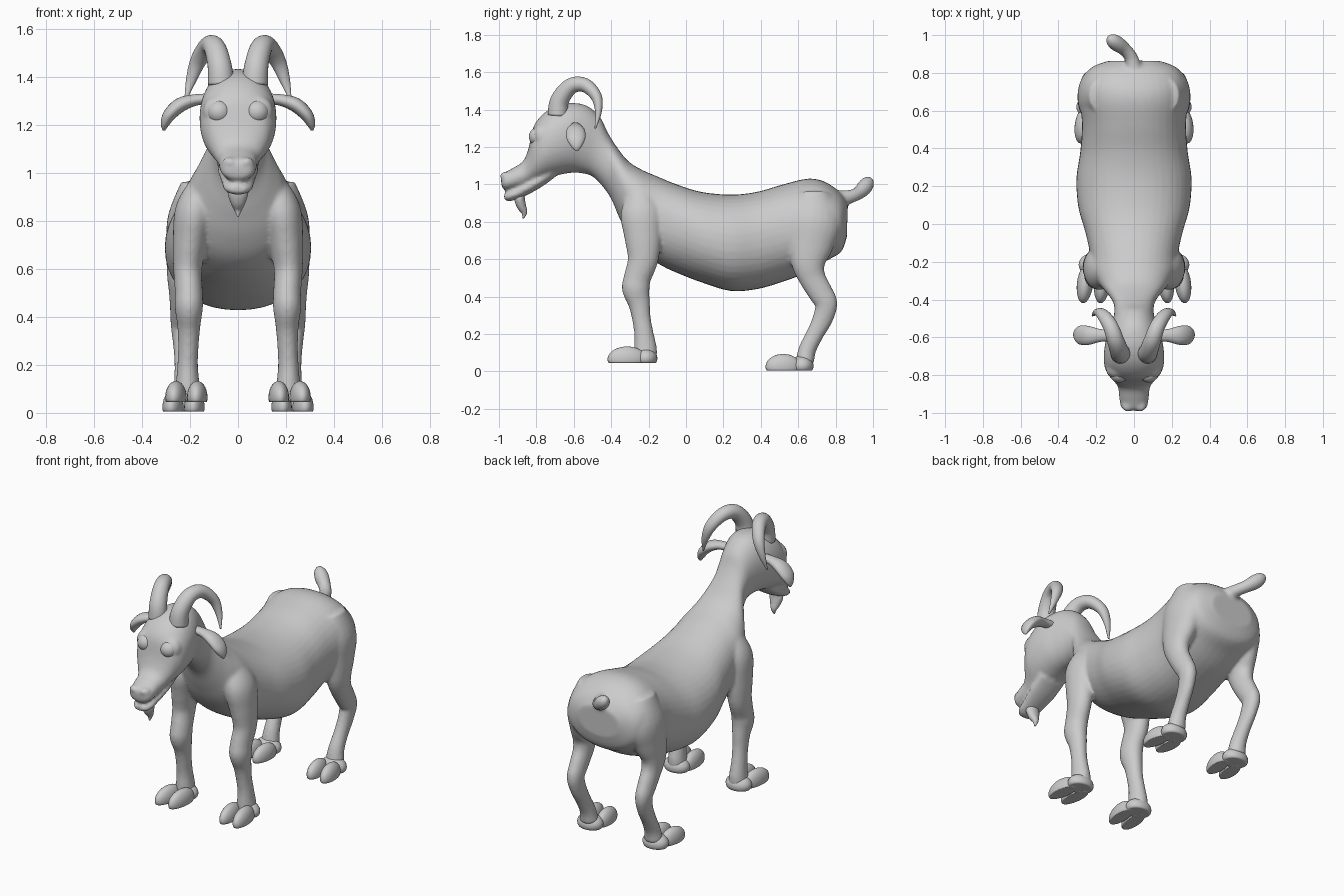
import bpy, bmesh, math
from mathutils import Vector, Matrix


def spline(rows, sub):
    # Catmull-Rom interpolation of equal-length number rows
    out = []
    for i in range(len(rows) - 1):
        p0, p1 = rows[max(i - 1, 0)], rows[i]
        p2, p3 = rows[i + 1], rows[min(i + 2, len(rows) - 1)]
        for k in range(sub):
            t = k / sub
            out.append([b + .5 * t * (c - a + t * (2*a - 5*b + 4*c - d + t * (3*(b - c) + d - a)))
                        for a, b, c, d in zip(p0, p1, p2, p3)])
    return out + [list(rows[-1])]


def loft(bm, rings, n=32, power=1.0):
    # rings: (centre, half-axis a, half-axis b)
    loops = []
    for c, a, b in rings:
        loop = []
        for k in range(n):
            u, v = math.cos(2*math.pi*k/n), math.sin(2*math.pi*k/n)
            u, v = math.copysign(abs(u)**power, u), math.copysign(abs(v)**power, v)
            loop.append(bm.verts.new(c + a*u + b*v))
        loops.append(loop)
    for p, q in zip(loops, loops[1:]):
        for k in range(n):
            bm.faces.new((p[k], p[(k+1) % n], q[(k+1) % n], q[k]))
    bm.faces.new(loops[0])
    bm.faces.new(loops[-1])


def profile_loft(bm, rows):
    # rows: top y, top z, bottom y, bottom z, half width
    rings = []
    for ty, tz, by, bz, w in spline(rows, 5):
        top, bot = Vector((0, ty, tz)), Vector((0, by, bz))
        rings.append(((top + bot)/2, Vector((w, 0, 0)), (top - bot)/2))
    loft(bm, rings, 40, .92)


def tube(bm, rows, ref=(1, 0, 0), side=1, n=24):
    # rows: x, y, z, radius along ref, radius across it
    pts = [(side*r[0], *r[1:]) for r in rows]
    pts = spline(pts, 5)
    rings = []
    for i, p in enumerate(pts):
        t = (Vector(pts[min(i+1, len(pts)-1)][:3]) - Vector(pts[max(i-1, 0)][:3])).normalized()
        a = Vector(ref)
        a = (a - t*a.dot(t)).normalized()
        rings.append((Vector(p[:3]), a*p[3], t.cross(a)*p[4]))
    loft(bm, rings, n)


def ball(bm, centre, radii, turn=0, base=None):
    # ellipsoid, optionally flattened on a base height
    m = Matrix.Translation(centre) @ Matrix.Rotation(turn, 4, 'Z') @ Matrix.Diagonal((*radii, 1))
    for v in bmesh.ops.create_uvsphere(bm, u_segments=28, v_segments=18, radius=1, matrix=m)['verts']:
        if base is not None:
            v.co.z = max(v.co.z, base)


def part(name, bm, mirror=False):
    bmesh.ops.recalc_face_normals(bm, faces=bm.faces[:])
    me = bpy.data.meshes.new(name)
    bm.to_mesh(me)
    bm.free()
    for p in me.polygons:
        p.use_smooth = True
    ob = bpy.data.objects.new(name, me)
    bpy.context.collection.objects.link(ob)
    if mirror:
        ob.modifiers.new("mirror", 'MIRROR')
    return ob


# Torso, neck and head
bm = bmesh.new()
torso = [(.865, .90, .86, .72, .14), (.82, .96, .83, .64, .23), (.74, 1.015, .75, .59, .275),
         (.65, 1.03, .65, .53, .285), (.52, 1.0, .52, .48, .275), (.38, .96, .38, .44, .285),
         (.24, .945, .24, .43, .305), (.08, .96, .10, .47, .295), (-.05, 1.0, -.02, .515, .26),
         (-.16, 1.045, -.13, .565, .235), (-.24, 1.08, -.24, .64, .225), (-.31, 1.125, -.31, .73, .19),
         (-.37, 1.2, -.36, .83, .145), (-.42, 1.28, -.41, .94, .11)]
head = [(-.46, 1.36, -.49, 1.035, .105), (-.53, 1.42, -.56, 1.06, .125), (-.61, 1.435, -.63, 1.06, .15),
        (-.69, 1.42, -.70, 1.045, .16), (-.76, 1.38, -.76, 1.03, .155), (-.815, 1.31, -.80, 1.015, .13),
        (-.84, 1.2, -.84, 1.0, .10), (-.87, 1.125, -.87, .985, .083), (-.93, 1.085, -.92, .975, .078),
        (-.975, 1.06, -.965, .968, .068), (-.99, 1.035, -.985, .985, .045)]
profile_loft(bm, torso + head)

# Lower jaw
tube(bm, [(0, -.72, 1.06, .09, .03), (0, -.80, 1.01, .085, .035), (0, -.88, .965, .07, .033),
          (0, -.94, .938, .06, .028), (0, -.972, .93, .035, .018)])

# Legs, eye sockets and nostril wings
front_leg = [(.14, -.25, .97, .05, .06), (.18, -.24, .85, .08, .11), (.2, -.23, .72, .072, .1),
             (.21, -.23, .6, .06, .082), (.205, -.26, .5, .058, .073), (.205, -.268, .44, .059, .074),
             (.205, -.25, .36, .048, .058), (.207, -.238, .28, .043, .05), (.21, -.225, .2, .043, .052),
             (.21, -.217, .12, .05, .062), (.21, -.217, .07, .055, .06)]
hind_leg = [(.15, .68, .94, .09, .1), (.195, .68, .8, .1, .15), (.22, .665, .68, .08, .125),
            (.235, .655, .58, .062, .093), (.235, .675, .5, .053, .072), (.235, .72, .42, .048, .066),
            (.235, .75, .36, .045, .06), (.23, .73, .28, .04, .054), (.225, .69, .2, .04, .047),
            (.222, .65, .12, .046, .047), (.222, .635, .05, .055, .05)]
for s in (1, -1):
    tube(bm, front_leg, side=s)
    tube(bm, hind_leg, side=s)
    ball(bm, (s*.082, -.775, 1.258), (.066, .046, .066))
    ball(bm, (s*.037, -.968, 1.045), (.03, .025, .022), s*.5)

# Tail
tube(bm, [(0, .81, .92, .05, .05), (-.015, .88, .935, .036, .036), (-.05, .925, .955, .036, .036),
          (-.09, .955, .985, .042, .042), (-.12, .975, 1.015, .034, .034), (-.135, .985, 1.035, .012, .012)])
body = part("body", bm)
remesh = body.modifiers.new("blend", 'REMESH')
remesh.mode = 'VOXEL'
remesh.voxel_size = .01
remesh.use_smooth_shade = True
smooth = body.modifiers.new("soften", 'SMOOTH')
smooth.factor = .5
smooth.iterations = 6

# Eyes
bm = bmesh.new()
ball(bm, (.079, -.79, 1.255), (.05, .05, .05))
part("eyes", bm, True)

# Horns
bm = bmesh.new()
tube(bm, [(.07, -.685, 1.37, .055, .055), (.077, -.675, 1.45, .05, .05), (.098, -.615, 1.525, .045, .043),
          (.125, -.54, 1.53, .04, .038), (.165, -.48, 1.47, .034, .03), (.195, -.468, 1.39, .022, .018),
          (.22, -.485, 1.3, .004, .004)])
part("horns", bm, True)

# Ears
bm = bmesh.new()
tube(bm, [(.12, -.59, 1.31, .03, .022), (.18, -.59, 1.305, .034, .024), (.24, -.59, 1.285, .05, .03),
          (.285, -.588, 1.245, .05, .027), (.305, -.585, 1.205, .03, .018), (.309, -.583, 1.178, .006, .005)],
     ref=(0, 1, 0))
part("ears", bm, True)

# Beard
bm = bmesh.new()
tube(bm, [(0, -.885, .96, .03, .025), (0, -.89, .925, .043, .028), (0, -.88, .885, .034, .025),
          (0, -.865, .85, .018, .016), (0, -.87, .818, .003, .003)])
part("beard", bm)

# Cloven hooves: two toes and a heel pad each
for name, cx, cy, base in (("front_hooves", .213, -.215, .045), ("hind_hooves", .225, .62, .005)):
    bm = bmesh.new()
    reach = .105 if base > .02 else .095
    ball(bm, (cx - .043, cy - .1, base + .02), (.042, reach, .068), .08, base)
    ball(bm, (cx + .046, cy - .1, base + .02), (.043, reach, .068), .12, base)
    ball(bm, (cx, cy, base + .025), (.08, .062, .055), 0, base)
    part(name, bm, True)
